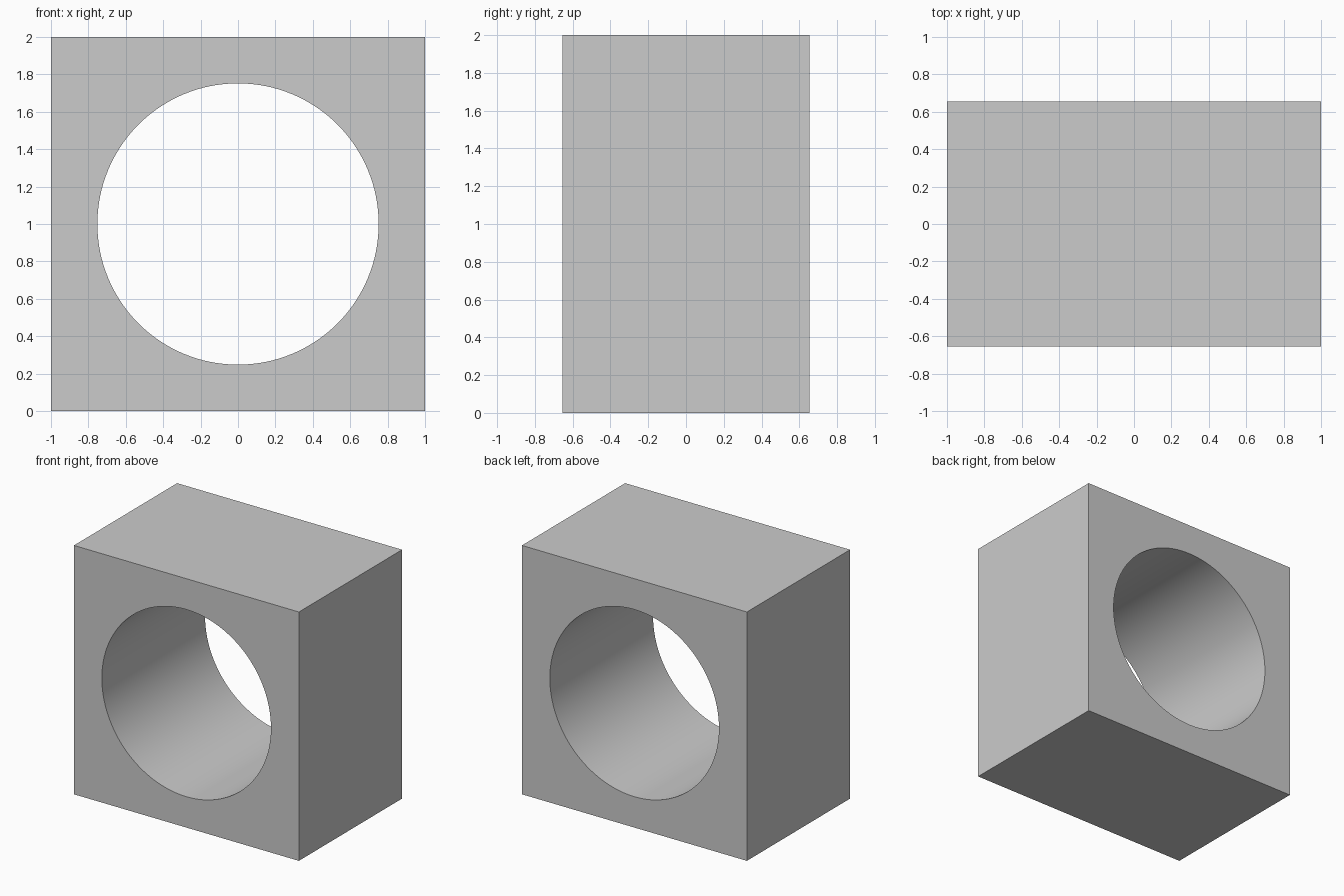
import bpy
import math

if "Cube" in bpy.data.objects:
    bpy.data.objects.remove(bpy.data.objects["Cube"])

WIDTH, DEPTH, HEIGHT = 2.0, 1.31, 2.0
RADIUS = 0.752

# Solid block standing on the ground
bpy.ops.mesh.primitive_cube_add(size=1, location=(0, 0, HEIGHT / 2))
block = bpy.context.object
block.name = "bored_block"
block.scale = (WIDTH, DEPTH, HEIGHT)
bpy.ops.object.transform_apply(location=False, rotation=False, scale=True)

# Cutter for the round bore running front to back
bpy.ops.mesh.primitive_cylinder_add(vertices=128, radius=RADIUS, depth=DEPTH * 2,
                                    location=(0, 0, HEIGHT / 2),
                                    rotation=(math.pi / 2, 0, 0))
cutter = bpy.context.object
cutter.name = "bore_cutter"
cutter.hide_render = True

# Cut the bore, then remove the cutter
bore = block.modifiers.new("bore", 'BOOLEAN')
bore.operation = 'DIFFERENCE'
bore.solver = 'EXACT'
bore.object = cutter
bpy.ops.object.select_all(action='DESELECT')
block.select_set(True)
bpy.context.view_layer.objects.active = block
bpy.ops.object.modifier_apply(modifier=bore.name)
bpy.data.objects.remove(cutter, do_unlink=True)

# Smooth bore wall, crisp block edges
bpy.ops.object.shade_smooth_by_angle(angle=math.radians(30))
